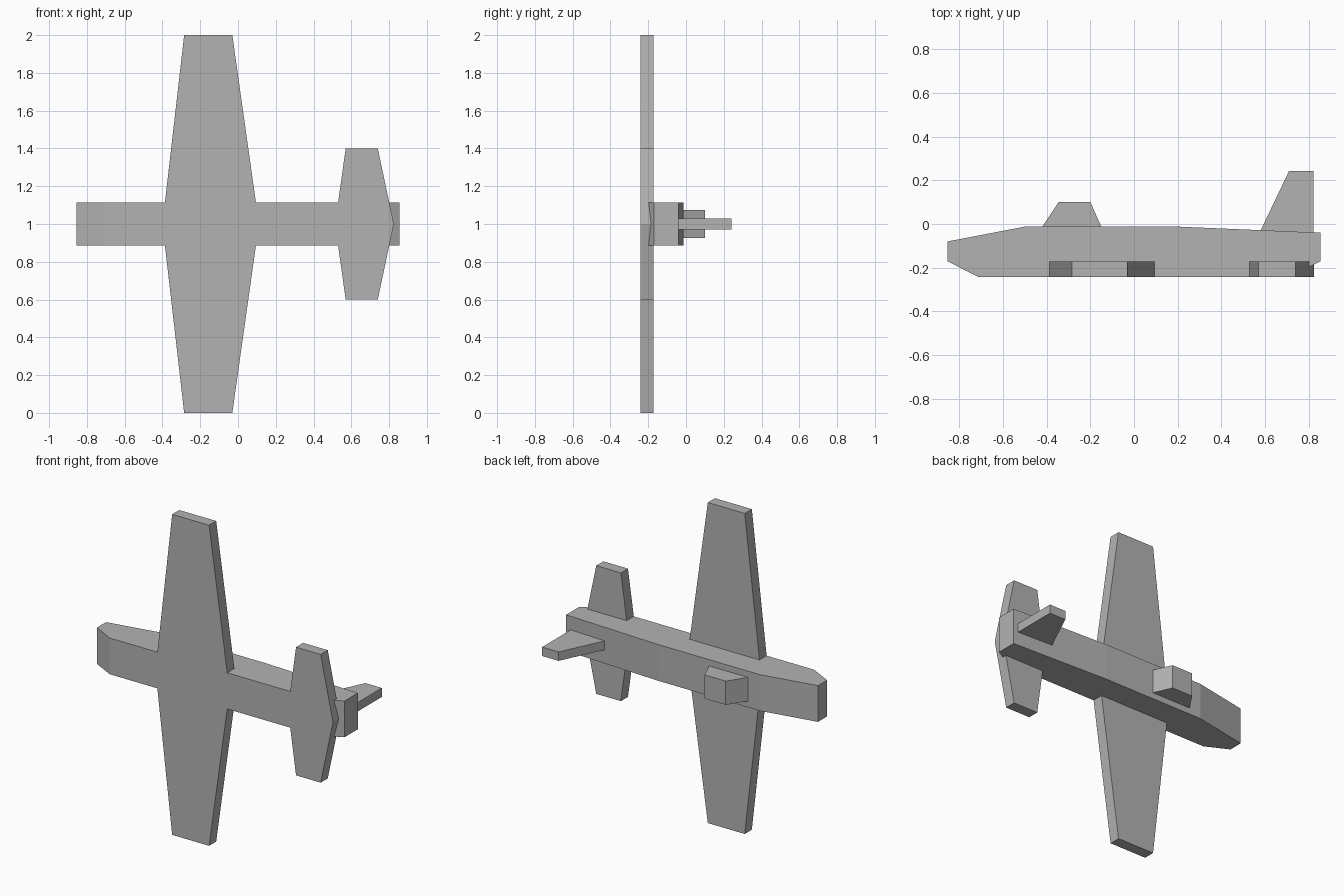
import bpy
import bmesh

cube = bpy.data.objects.get("Cube")
if cube:
    bpy.data.objects.remove(cube, do_unlink=True)

# Single plain finish
grey = bpy.data.materials.new("plain_grey")
grey.use_nodes = True
colour = (0.45, 0.45, 0.45, 1)
grey.diffuse_color = colour
grey.node_tree.nodes["Principled BSDF"].inputs["Base Color"].default_value = colour

MID = 1.0       # height of the fuselage centreline
BELLY = -0.242  # flat underside of the aircraft, facing the front


def prism(name, outline, place, start, end):
    """Extrude an outline from start to end; place maps (u, v, depth) to xyz."""
    bm = bmesh.new()
    base = bm.faces.new([bm.verts.new(place(u, v, start)) for u, v in outline])
    cap = bmesh.ops.extrude_face_region(bm, geom=[base])["geom"]
    shift = [b - a for a, b in zip(place(0, 0, start), place(0, 0, end))]
    bmesh.ops.translate(bm, vec=shift,
                        verts=[g for g in cap if isinstance(g, bmesh.types.BMVert)])
    bmesh.ops.recalc_face_normals(bm, faces=bm.faces)
    mesh = bpy.data.meshes.new(name)
    bm.to_mesh(mesh)
    bm.free()
    mesh.materials.append(grey)
    obj = bpy.data.objects.new(name, mesh)
    bpy.context.collection.objects.link(obj)
    return obj


def side_part(name, outline, half_width):
    """Side profile extruded across the aircraft's width."""
    return prism(name, outline, lambda u, v, d: (u, v, MID + d), -half_width, half_width)


def wing_part(name, root, tip, span):
    """Tapered planform mirrored about the centreline."""
    outline = [(root[0], 0), (tip[0], span), (tip[1], span),
               (root[1], 0), (tip[1], -span), (tip[0], -span)]
    return prism(name, outline, lambda u, v, d: (u, d, MID + v), BELLY, -0.172)


# Body with chamfered nose and tail
side_part("fuselage", [(-0.855, -0.08), (-0.5, -0.012), (0.2, -0.012), (0.855, -0.04),
                       (0.855, -0.17), (0.715, BELLY), (-0.715, BELLY), (-0.855, -0.17)],
          0.113)

# Canopy and tail fin, sunk slightly into the body
side_part("canopy", [(-0.42, -0.012), (-0.345, 0.101), (-0.2, 0.101),
                     (-0.15, -0.012), (-0.15, -0.05), (-0.42, -0.05)], 0.074)
side_part("tail_fin", [(0.58, -0.03), (0.71, 0.242), (0.823, 0.242),
                       (0.823, -0.08), (0.58, -0.08)], 0.028)

# Lifting surfaces, flush with the belly
wing_part("main_wing", (-0.4, 0.111), (-0.285, -0.03), 1.0)
wing_part("tailplane", (0.514, 0.825), (0.57, 0.74), 0.4)
